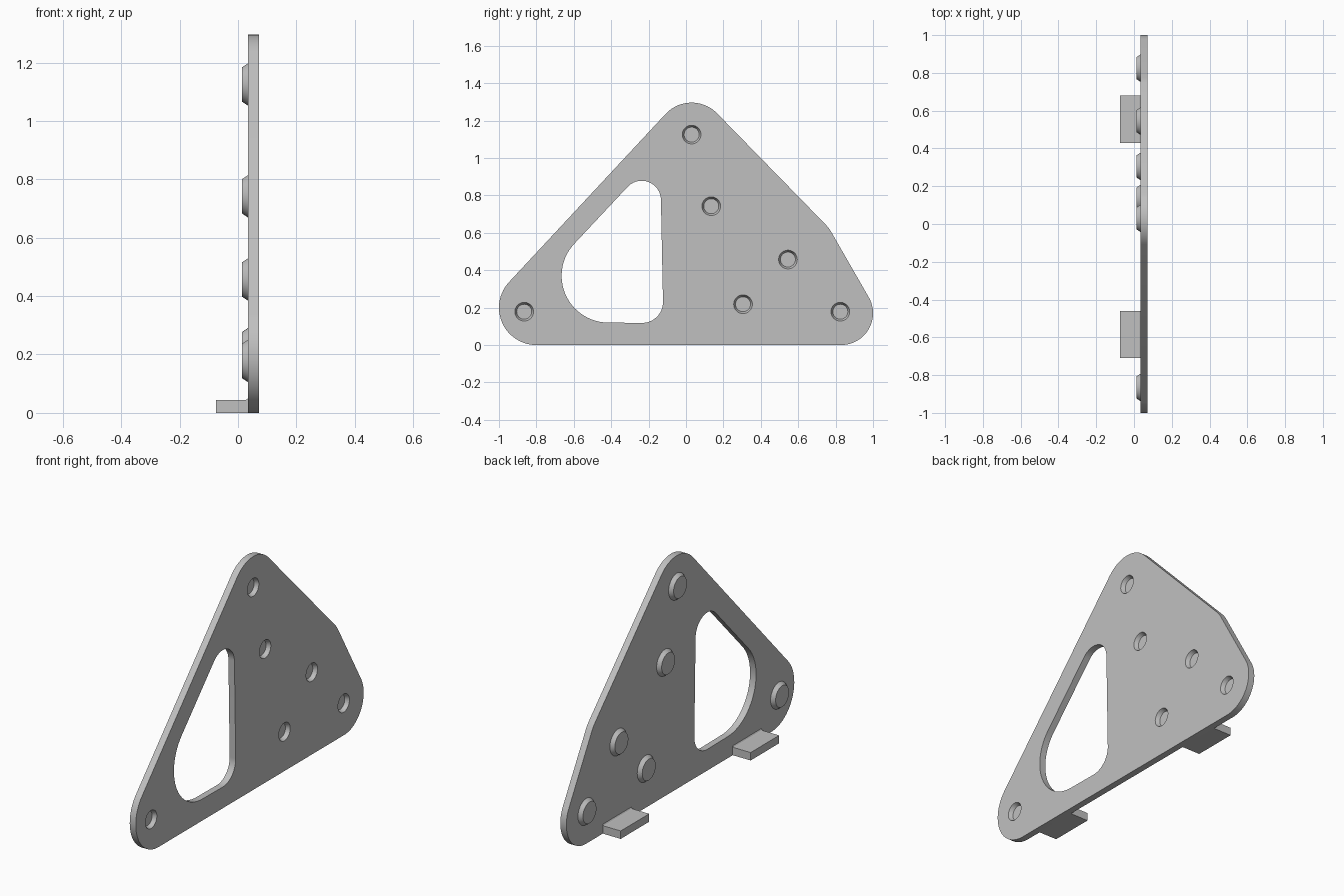
import bpy
import bmesh
from math import atan2, acos, cos, sin, hypot, pi, radians

cube = bpy.data.objects.get("Cube")
if cube:
    bpy.data.objects.remove(cube)

grey = bpy.data.materials.new("plain grey")
grey.use_nodes = True
GREY = (0.53, 0.53, 0.53, 1)
grey.diffuse_color = GREY
grey.node_tree.nodes["Principled BSDF"].inputs["Base Color"].default_value = GREY

X_BACK, X_FACE = 0.035, 0.072


def rounded_outline(circles, step=radians(5)):
    """Outline (y, z) wrapped around circles listed counter-clockwise."""
    n = len(circles)
    normals = []
    for i in range(n):
        (y0, z0, r0), (y1, z1, r1) = circles[i], circles[(i + 1) % n]
        along = atan2(z1 - z0, y1 - y0)
        normals.append(along - acos((r0 - r1) / hypot(y1 - y0, z1 - z0)))
    points = []
    for i, (y, z, r) in enumerate(circles):
        start = normals[i - 1]
        sweep = (normals[i] - start) % (2 * pi)
        count = max(2, round(sweep / step))
        for k in range(count + 1):
            a = start + sweep * k / count
            points.append((y + r * cos(a), z + r * sin(a)))
    return points


def add_object(name, bm):
    bmesh.ops.recalc_face_normals(bm, faces=bm.faces)
    mesh = bpy.data.meshes.new(name)
    bm.to_mesh(mesh)
    bm.free()
    mesh.materials.append(grey)
    obj = bpy.data.objects.new(name, mesh)
    bpy.context.collection.objects.link(obj)
    return obj


def add_loft(bm, rings):
    """Closed solid through rings of (x, y, z) points."""
    loops = [[bm.verts.new(p) for p in ring] for ring in rings]
    n = len(loops[0])
    for a, b in zip(loops, loops[1:]):
        for i in range(n):
            j = (i + 1) % n
            bm.faces.new((a[i], a[j], b[j], b[i]))
    bm.faces.new(loops[0][::-1])
    bm.faces.new(loops[-1])


def add_slab(bm, outline, x0, x1):
    add_loft(bm, [[(x, y, z) for y, z in outline] for x in (x0, x1)])


def add_cone(bm, y, z, sections, sides=48):
    add_loft(bm, [[(x, y + r * cos(2 * pi * i / sides), z + r * sin(2 * pi * i / sides))
                   for i in range(sides)] for x, r in sections])


def smooth(obj):
    bpy.ops.object.select_all(action="DESELECT")
    obj.select_set(True)
    bpy.context.view_layer.objects.active = obj
    bpy.ops.object.shade_smooth_by_angle(angle=radians(25))


# Plate with rounded corners
bm = bmesh.new()
add_slab(bm, rounded_outline([(-0.8, 0.2, 0.2), (0.83, 0.17, 0.17),
                              (0.603, 0.505, 0.2), (0.03, 1.106, 0.19)]),
         X_BACK, X_FACE)
plate = add_object("plate", bm)

# Cutters: the large window and a shallow tapered pocket at each boss
bosses = [(0.03, 1.125), (0.135, 0.742), (0.545, 0.457),
          (0.305, 0.218), (0.825, 0.178), (-0.865, 0.178)]
bm = bmesh.new()
add_slab(bm, rounded_outline([(-0.415, 0.37, 0.25), (-0.235, 0.23, 0.112),
                              (-0.237, 0.775, 0.103)]), -0.1, 0.2)
for y, z in bosses:
    add_cone(bm, y, z, [(X_FACE - 0.022, 0.04), (X_FACE, 0.05), (X_FACE + 0.02, 0.05)])
cutter = add_object("plate_cutter", bm)
cutter.hide_render = True

cut = plate.modifiers.new("openings", "BOOLEAN")
cut.operation = "DIFFERENCE"
cut.solver = "EXACT"
cut.object = cutter
bpy.context.view_layer.objects.active = plate
bpy.ops.object.modifier_apply(modifier=cut.name)
bpy.data.objects.remove(cutter)
smooth(plate)

# Tapered bosses on the back of the plate
for i, (y, z) in enumerate(bosses):
    bm = bmesh.new()
    add_cone(bm, y, z, [(0.014, 0.059), (X_BACK, 0.073)])
    smooth(add_object(f"boss_{i + 1}", bm))

# Foot tabs, with a small fillet where they meet the plate
profile = [(-0.075, 0), (X_BACK, 0), (X_BACK, 0.052), (0.03, 0.046),
           (0.025, 0.044), (-0.075, 0.044)]
for name, y0 in (("rear_tab", 0.43), ("front_tab", -0.71)):
    bm = bmesh.new()
    add_loft(bm, [[(x, y, z) for x, z in profile] for y in (y0, y0 + 0.25)])
    add_object(name, bm)
